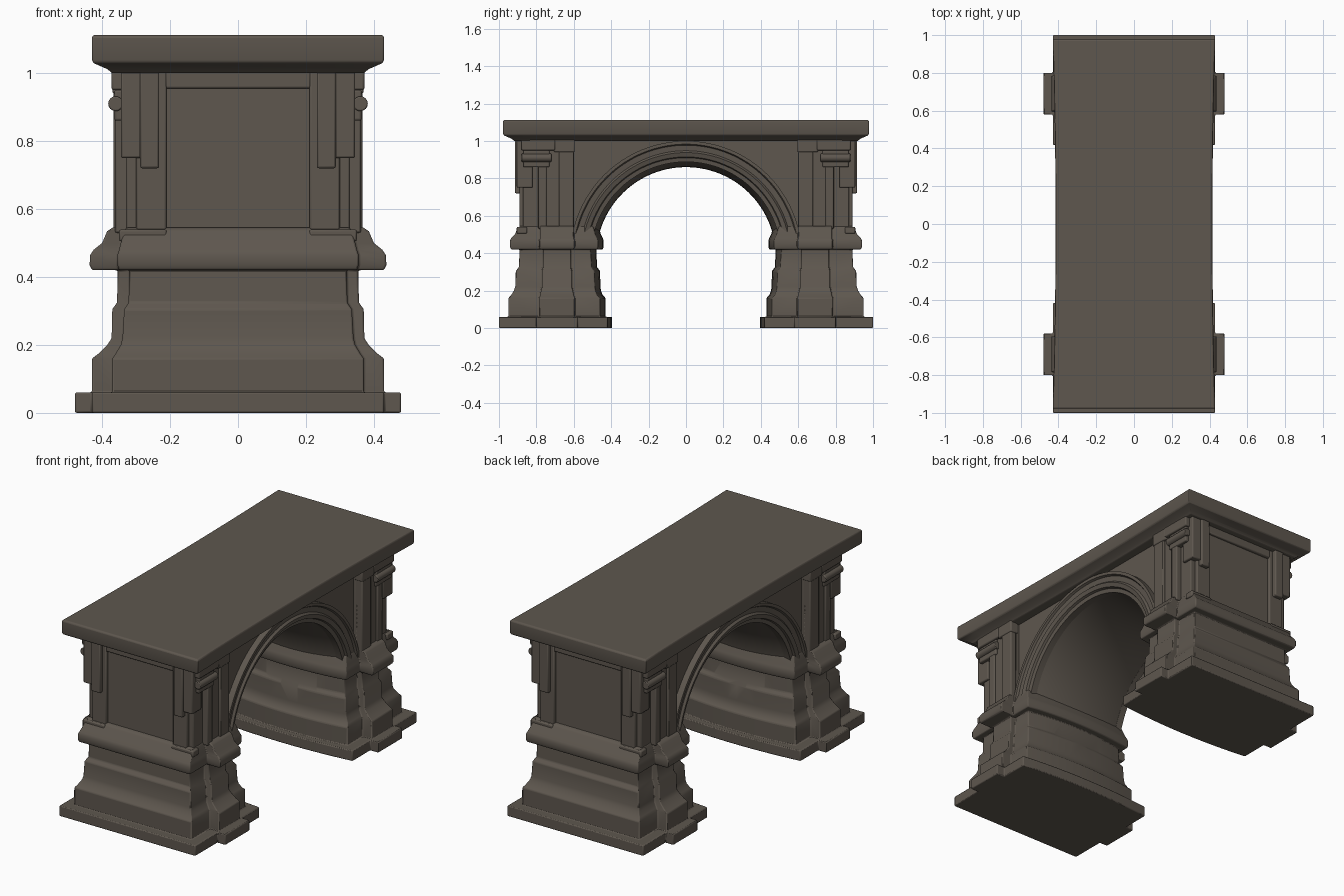
import bpy, bmesh, math

if "Cube" in bpy.data.objects:
    bpy.data.objects.remove(bpy.data.objects["Cube"])

stone = bpy.data.materials.new("dark_stone")
stone.diffuse_color = (0.112, 0.095, 0.077, 1)
stone.use_nodes = True
stone.node_tree.nodes["Principled BSDF"].inputs["Base Color"].default_value = stone.diffuse_color
ARCH_Z = 0.38


def finish(name, bm, mirror=(False, False), bevel=0.006):
    """Turn a bmesh into a bevelled, smooth shaded object, mirrored in x / y."""
    bmesh.ops.recalc_face_normals(bm, faces=bm.faces)
    me = bpy.data.meshes.new(name)
    bm.to_mesh(me)
    bm.free()
    me.materials.append(stone)
    ob = bpy.data.objects.new(name, me)
    bpy.context.collection.objects.link(ob)
    bpy.context.view_layer.objects.active = ob
    ob.select_set(True)
    bpy.ops.object.shade_smooth_by_angle(angle=math.radians(35))
    ob.select_set(False)
    if bevel:
        b = ob.modifiers.new("bevel", "BEVEL")
        b.width, b.segments, b.limit_method = bevel, 2, 'ANGLE'
        b.angle_limit = math.radians(35)
    if any(mirror):
        m = ob.modifiers.new("mirror", "MIRROR")
        m.use_axis = (mirror[0], mirror[1], False)
        m.use_mirror_merge = False
    return ob


def loft(rings):
    """Skin a stack of equal-length closed rings and cap both ends."""
    bm = bmesh.new()
    rows = [[bm.verts.new(p) for p in r] for r in rings]
    n = len(rows[0])
    for a, b in zip(rows, rows[1:]):
        for i in range(n):
            j = (i + 1) % n
            bm.faces.new((a[i], a[j], b[j], b[i]))
    bm.faces.new(rows[0])
    bm.faces.new(rows[-1])
    return bm


def boxes(name, parts, mirror=(True, True), bevel=0.006):
    """Boxes given as x0, x1, y0, y1, z0, z1."""
    bm = bmesh.new()
    for x0, x1, y0, y1, z0, z1 in parts:
        for v in bmesh.ops.create_cube(bm, size=1)["verts"]:
            v.co = (x0 if v.co.x < 0 else x1, y0 if v.co.y < 0 else y1,
                    z0 if v.co.z < 0 else z1)
    return finish(name, bm, mirror, bevel)


def pier_ring(z, xm, xp, yo, yi, bulge, h, c=0.69):
    """Pier plan: block, a pilaster on each side and a bowed inner face."""
    left = [(-xm, yo), (-xm, c + h), (-xp, c + h), (-xp, c - h), (-xm, c - h)]
    n = 12
    bow = []
    for i in range(n + 1):
        t = -1 + 2 * i / n
        bow.append((xm * t, yi - bulge * (1 - t * t)))
    right = [(-x, y) for x, y in reversed(left)]
    return [(x, y, z) for x, y in left + bow + right]


# Lower pier: plinth, stepped base and belt moulding
lower = [  # z, main x, pilaster x, outer y, inner y, bow, pilaster half width
    (0.00, .43, .48, 1.00, .42, .025, .11), (0.06, .43, .48, 1.00, .42, .025, .11),
    (0.06, .37, .43, .95, .46, .03, .095), (0.16, .37, .43, .95, .46, .03, .095),
    (0.175, .36, .41, .935, .475, .03, .09), (0.20, .345, .385, .92, .485, .03, .085),
    (0.22, .34, .372, .913, .487, .03, .08), (0.305, .335, .37, .91, .49, .03, .08),
    (0.325, .322, .356, .893, .505, .03, .075), (0.42, .32, .354, .89, .51, .03, .075),
    (0.42, .35, .43, .935, .475, .03, .09), (0.435, .355, .437, .942, .47, .03, .095),
    (0.465, .355, .435, .942, .47, .03, .095), (0.48, .35, .425, .935, .475, .03, .09),
    (0.50, .345, .40, .915, .485, .03, .09), (0.535, .335, .385, .90, .495, .03, .09),
    (0.545, .33, .37, .885, .50, .03, .09)]
finish("lower_pier", loft([pier_ring(*r) for r in lower]), (False, True), 0.005)

# Upper pier with its side pilaster
upper = [(0.50, .33, .352, .872, .60, 0, .09), (1.02, .33, .352, .872, .60, 0, .09)]
finish("upper_pier", loft([pier_ring(*r) for r in upper]), (False, True))

# Spandrel wall and barrel vault, bowed slightly inward at the middle
rings = []
for k in range(-6, 7):
    x = 0.31 * k / 6
    r = 0.48 + 0.035 * (k / 6) ** 2
    a0 = math.asin(0.12 / r)
    ring = [(x, -.8, .5), (x, -.8, 1.02), (x, .8, 1.02), (x, .8, .5)]
    for i in range(49):
        a = a0 + (math.pi - 2 * a0) * i / 48
        ring.append((x, r * math.cos(a), ARCH_Z + r * math.sin(a)))
    rings.append(ring)
finish("arch_body", loft(rings), bevel=0)

# Moulded arch ring on each side
section = [(.508, .28), (.508, .318), (.53, .322), (.535, .335), (.558, .342),
           (.568, .33), (.597, .333), (.603, .345), (.62, .345), (.62, .28)]
rings = []
for i in range(57):
    a = math.radians(12 + 156 * i / 56)
    rings.append([(x, r * math.cos(a), ARCH_Z + r * math.sin(a)) for r, x in section])
finish("arch_moulding", loft(rings), (True, False), 0)

# Top slab with a sloped cornice, very slightly waisted in plan
rings = []
for z, inset in ((1.0, .06), (1.012, .045), (1.03, .004), (1.04, 0), (1.107, 0), (1.113, .006)):
    side = []
    for i in range(17):
        t = -1 + i / 8
        side.append((.415 + .015 * t * t - inset, t * (.978 - inset), z))
    rings.append(side + [(-x, -y, z) for x, y, z in side])
finish("top_slab", loft(rings), bevel=0.005)

# Raised frame around each end panel
boxes("panel_frame_stile", [(.21, .30, .85, .89, .51, 1.01), (.21, .35, .85, .905, .505, .54)])
boxes("panel_frame_rail", [(-.215, .215, .85, .888, .955, 1.01)], (False, True))

# Hanging drops at the outer corners
boxes("corner_drop", [(.232, .288, .86, .915, .72, 1.01), (.285, .345, .82, .905, .75, 1.01)])

# Side pilaster shafts, cap blocks and neck band
boxes("pilaster_shaft", [(.32, .366, .60, .68, .53, .95), (.32, .362, .745, .79, .53, .95)])
boxes("pilaster_cap", [(.32, .37, .595, .705, .94, 1.01), (.32, .372, .70, .88, .95, 1.01),
                       (.32, .364, .73, .87, .86, .95)])

# Small roll under each cap
bm = bmesh.new()
bmesh.ops.create_cone(bm, cap_ends=True, segments=16, radius1=.022, radius2=.022, depth=.16)
for v in bm.verts:
    v.co = (v.co.x + .36, v.co.z + .80, v.co.y + .91)
finish("cap_roll", bm, (True, True), 0.004)
